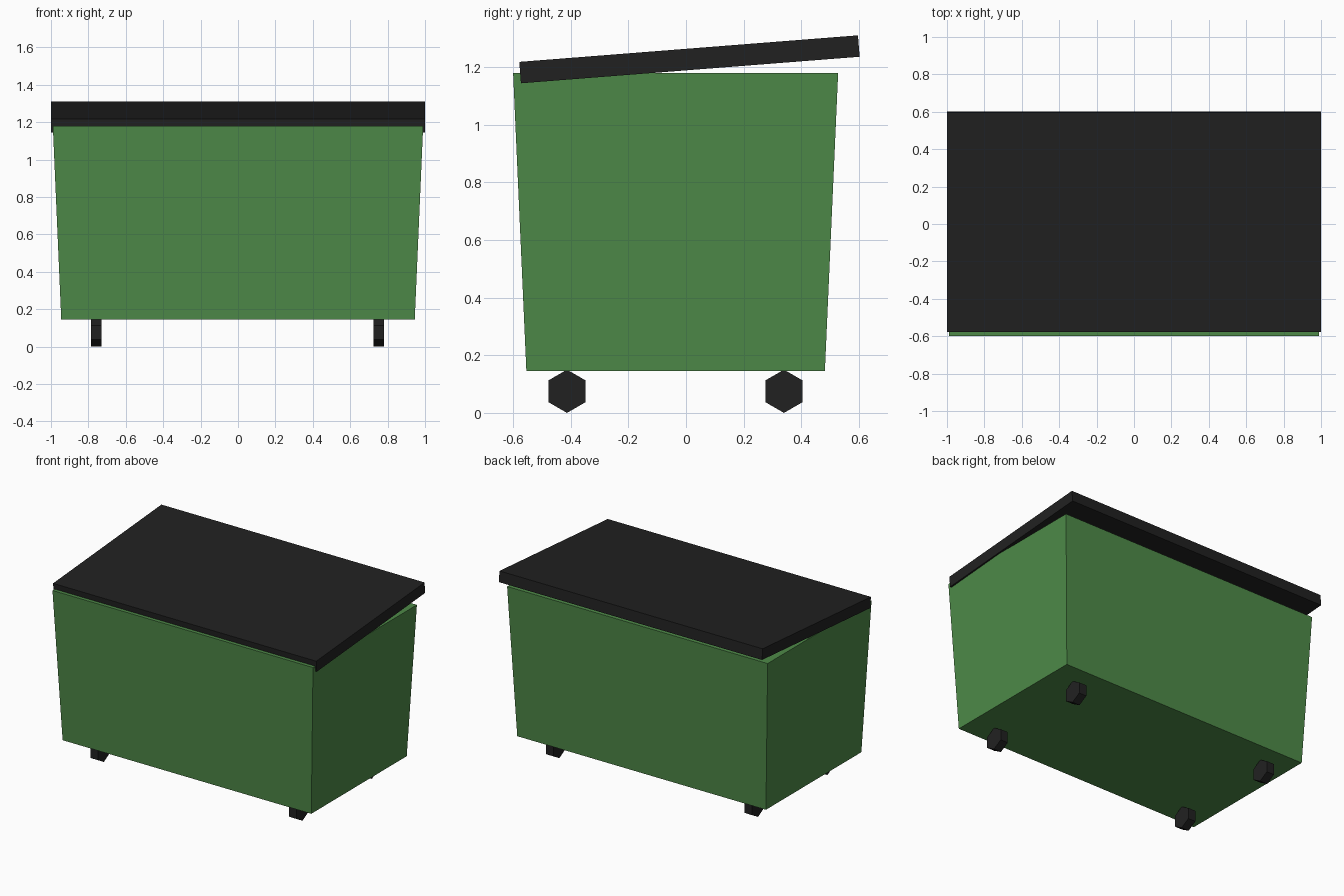
import bpy, bmesh, math
from mathutils import Matrix

if "Cube" in bpy.data.objects:
    bpy.data.objects.remove(bpy.data.objects["Cube"])


def material(name, rgb):
    m = bpy.data.materials.new(name)
    m.diffuse_color = (*rgb, 1)
    m.use_nodes = True
    m.node_tree.nodes["Principled BSDF"].inputs["Base Color"].default_value = m.diffuse_color
    return m


GREEN = material("bin green", (0.076, 0.254, 0.065))
BLACK = material("matte black", (0.0152, 0.0152, 0.0152))


def finish(name, bm, mat):
    bmesh.ops.recalc_face_normals(bm, faces=bm.faces)
    mesh = bpy.data.meshes.new(name)
    bm.to_mesh(mesh)
    bm.free()
    mesh.materials.append(mat)
    obj = bpy.data.objects.new(name, mesh)
    bpy.context.collection.objects.link(obj)
    return obj


# Tapered bin body: a cube whose lower corners are pulled inward
bm = bmesh.new()
bmesh.ops.create_cube(bm, size=2)
for v in bm.verts:
    half_x, half_y, z = (0.99, 0.564, 1.18) if v.co.z > 0 else (0.945, 0.518, 0.146)
    v.co = (v.co.x * half_x, v.co.y * half_y - 0.036, z)
finish("bin_body", bm, GREEN)

# Tilted slab lid, resting on the front rim and raised at the back
bm = bmesh.new()
bmesh.ops.create_cube(bm, size=1)
bmesh.ops.scale(bm, vec=(2.0, 1.179, 0.0745), verts=bm.verts)
lid = finish("lid", bm, BLACK)
lid.location = (0, 0.012, 1.227)
lid.rotation_euler.x = math.radians(4.48)

# Four six-sided wheels with a corner pointing up
for side, x in (("left", -0.758), ("right", 0.752)):
    for end, y in (("front", -0.413), ("back", 0.34)):
        bm = bmesh.new()
        bmesh.ops.create_cone(bm, cap_ends=True, segments=6, radius1=0.075,
                              radius2=0.075, depth=0.056)
        # Put one corner on +X, then swing the axle from Z to X so it points up
        corner = max(bm.verts, key=lambda v: v.co.x).co
        turn = Matrix.Rotation(-math.atan2(corner.y, corner.x), 3, 'Z')
        swing = Matrix.Rotation(math.radians(90), 3, 'Y')
        bmesh.ops.transform(bm, matrix=(swing @ turn).to_4x4(), verts=bm.verts)
        wheel = finish(f"wheel_{end}_{side}", bm, BLACK)
        wheel.location = (x, y, 0.075)
